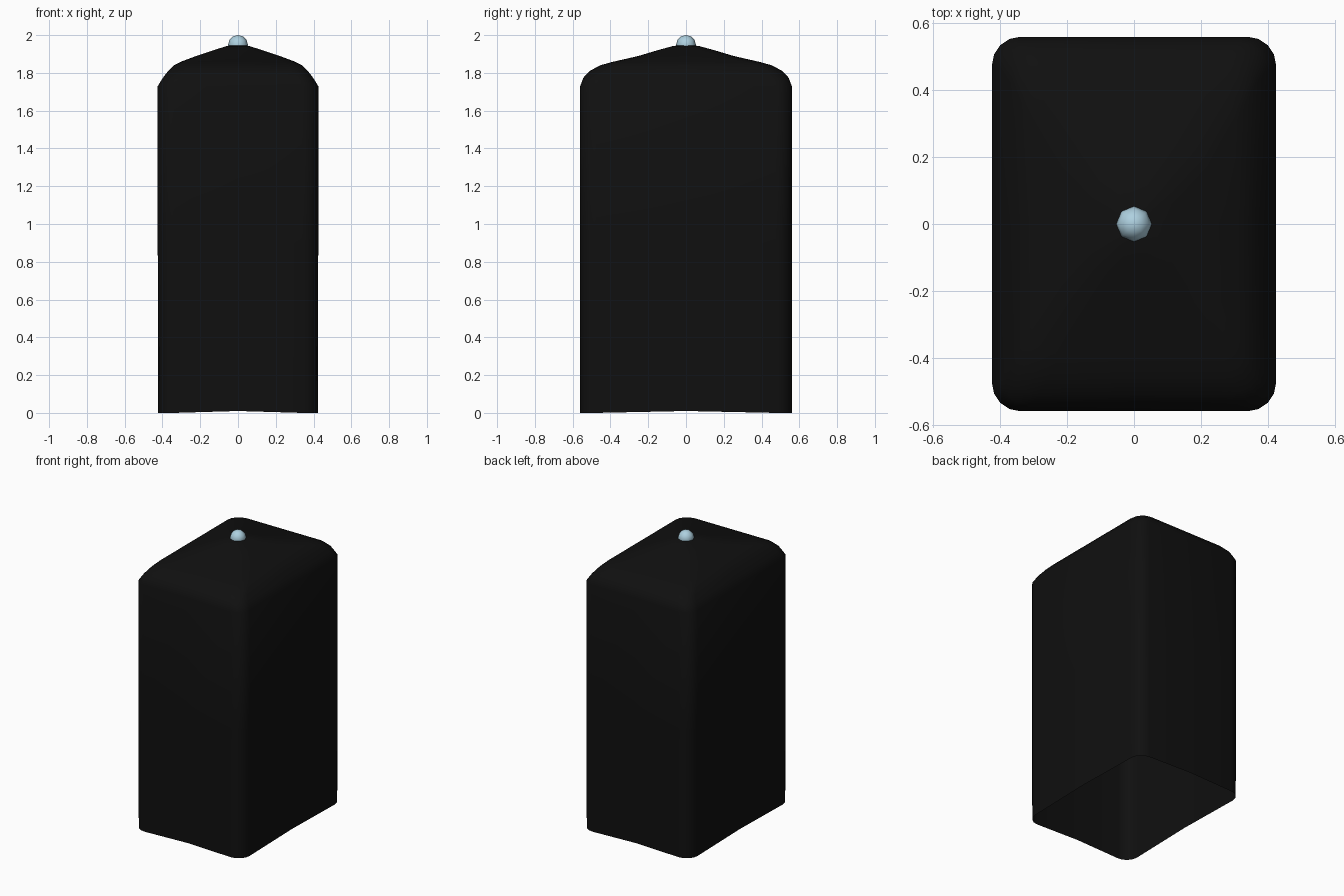
import bpy, bmesh
from math import sin, cos, pi, radians

if "Cube" in bpy.data.objects:
    bpy.data.objects.remove(bpy.data.objects["Cube"])


def material(name, color):
    m = bpy.data.materials.new(name)
    m.diffuse_color = color
    m.use_nodes = True
    m.node_tree.nodes["Principled BSDF"].inputs["Base Color"].default_value = m.diffuse_color
    return m


def ring_points(hx, hy, radius, steps=4):
    """Rounded rectangle with a midpoint on each side, counter-clockwise."""
    r = min(radius, hx * 0.6, hy * 0.6)
    pts = []
    corners = [(1, 1), (-1, 1), (-1, -1), (1, -1)]
    mids = [(0, hy), (-hx, 0), (0, -hy), (hx, 0)]
    for k, (sx, sy) in enumerate(corners):
        for i in range(steps + 1):
            a = pi / 2 * (k + i / steps)
            pts.append((sx * (hx - r) + r * cos(a), sy * (hy - r) + r * sin(a)))
        pts.append(mids[k])
    return pts


# Draped cover: open-bottomed rounded box with a tent-like top
sections = [  # half width, half depth, height
    (0.423, 0.56, 0.0), (0.425, 0.56, 0.9), (0.425, 0.56, 1.73),
    (0.397, 0.543, 1.775), (0.37, 0.51, 1.81), (0.34, 0.455, 1.84),
    (0.305, 0.39, 1.858), (0.22, 0.25, 1.89), (0.13, 0.15, 1.92),
    (0.06, 0.07, 1.942),
]
bm = bmesh.new()
rings = []
for hx, hy, z in sections:
    ring = []
    for x, y in ring_points(hx, hy, 0.085):
        # the hem lifts slightly at the middle of each side
        lift = 0.01 if z == 0 and (abs(x) < 1e-6 or abs(y) < 1e-6) else 0
        ring.append(bm.verts.new((x, y, z + lift)))
    rings.append(ring)
for low, high in zip(rings, rings[1:]):
    for i in range(len(low)):
        j = (i + 1) % len(low)
        bm.faces.new((low[i], low[j], high[j], high[i]))
apex = bm.verts.new((0, 0, 1.95))
top = rings[-1]
for i in range(len(top)):
    bm.faces.new((top[i], top[(i + 1) % len(top)], apex))
mesh = bpy.data.meshes.new("cover")
bm.to_mesh(mesh)
bm.free()
cover = bpy.data.objects.new("cover", mesh)
bpy.context.collection.objects.link(cover)
mesh.materials.append(material("black_cloth", (0.005, 0.005, 0.005, 1)))
for p in mesh.polygons:
    p.use_smooth = True

# Small ball on the peak
bpy.ops.mesh.primitive_uv_sphere_add(segments=8, ring_count=6, radius=0.053,
                                     location=(0, 0, 1.947))
ball = bpy.context.object
ball.name = "top_ball"
ball.data.materials.append(material("pale_blue", (0.42, 0.63, 0.74, 1)))
bpy.ops.object.shade_smooth_by_angle(angle=radians(60))
